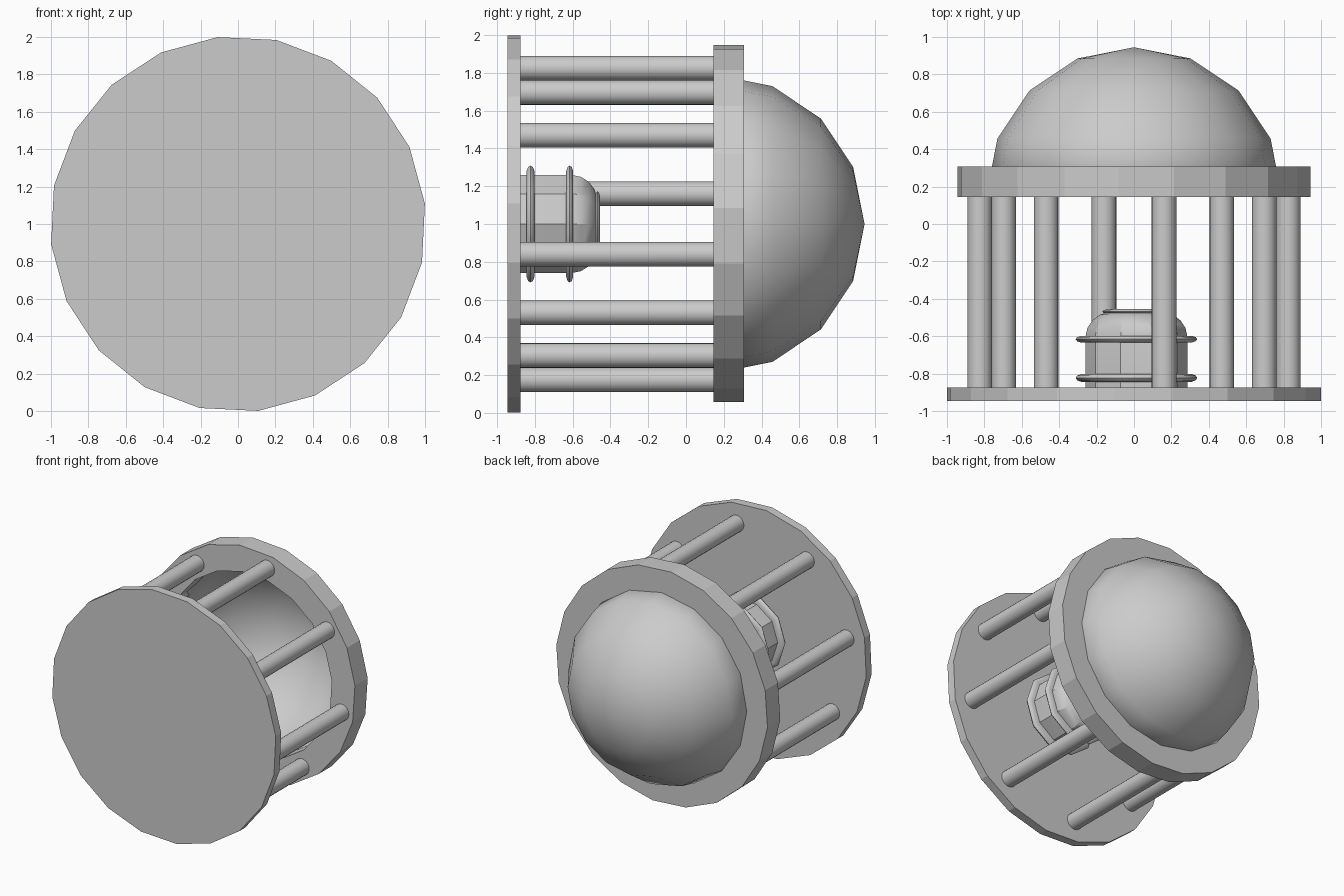
import bpy, bmesh, math

if "Cube" in bpy.data.objects:
    bpy.data.objects.remove(bpy.data.objects["Cube"])

gray = bpy.data.materials.new("plain gray")
gray.diffuse_color = (0.6, 0.6, 0.6, 1)
gray.use_nodes = True
gray.node_tree.nodes["Principled BSDF"].inputs["Base Color"].default_value = gray.diffuse_color


def lathe(name, profile, sides, phase=0.0, cx=0.0, cz=1.0, closed=False, angle=None):
    """Spin (radius, y) points around an axis parallel to y."""
    bm = bmesh.new()
    rings = []
    for r, y in profile:
        if r == 0:
            rings.append([bm.verts.new((cx, y, cz))] * sides)
            continue
        ring = []
        for i in range(sides):
            a = math.radians(phase) + math.tau * i / sides
            ring.append(bm.verts.new((cx + r * math.cos(a), y, cz + r * math.sin(a))))
        rings.append(ring)
    pairs = list(zip(rings, rings[1:]))
    if closed:
        pairs.append((rings[-1], rings[0]))
    for a, b in pairs:
        for i in range(sides):
            j = (i + 1) % sides
            loop = list(dict.fromkeys((a[i], a[j], b[j], b[i])))
            bm.faces.new(loop)
    if not closed:
        for ring, (r, y) in ((rings[0], profile[0]), (rings[-1], profile[-1])):
            if r > 0 and name != "dome":
                bm.faces.new(ring)
    bmesh.ops.recalc_face_normals(bm, faces=bm.faces)
    mesh = bpy.data.meshes.new(name)
    bm.to_mesh(mesh)
    bm.free()
    mesh.materials.append(gray)
    ob = bpy.data.objects.new(name, mesh)
    bpy.context.collection.objects.link(ob)
    if angle:
        bpy.ops.object.select_all(action='DESELECT')
        ob.select_set(True)
        bpy.context.view_layer.objects.active = ob
        bpy.ops.object.shade_smooth_by_angle(angle=math.radians(angle))
    return ob


# Floor disc
lathe("base_disc", [(1.005, -0.945), (1.005, -0.875)], 20, 6.2)

# Ring beam with an open middle
lathe("ring_beam", [(0.948, 0.145), (0.948, 0.308), (0.74, 0.308), (0.74, 0.145)],
      20, 5, cz=1.003, closed=True)

# Hollow half-sphere dome
R, Y0 = 0.79, 0.155
dome_profile = [(R * math.cos(math.radians(22.5 * k)), Y0 + R * math.sin(math.radians(22.5 * k)))
                for k in range(4)] + [(0, Y0 + R)]
dome = lathe("dome", dome_profile, 16, angle=30)
shell = dome.modifiers.new("shell", 'SOLIDIFY')
shell.thickness = 0.015
shell.offset = -1

# Eight columns around the rim
for k in range(8):
    a = math.radians(-11 + 45 * k)
    lathe(f"column_{k + 1}", [(0.066, -0.88), (0.066, 0.15)], 20,
          cx=0.84 * math.cos(a), cz=1 + 0.84 * math.sin(a), angle=30)

# Ten-sided centre piece: body with rounded shoulder
CX = 0.013
lathe("center_body", [(0.272, -0.875), (0.272, -0.60), (0.262, -0.555), (0.235, -0.515),
                      (0.195, -0.485), (0.165, -0.475), (0.155, -0.462)], 10, cx=CX, angle=30)


# Thin rounded flanges on the centre piece
def flange(name, y, r, half, inner):
    pts = [(inner, y - half), (r - 0.03, y - half), (r - 0.008, y - half * 0.6), (r, y),
           (r - 0.008, y + half * 0.6), (r - 0.03, y + half), (inner, y + half)]
    lathe(name, pts, 10, cx=CX, closed=True, angle=40)


flange("lower_flange", -0.823, 0.325, 0.021, 0.25)
flange("upper_flange", -0.616, 0.325, 0.018, 0.25)
flange("top_flange", -0.468, 0.182, 0.013, 0.13)
